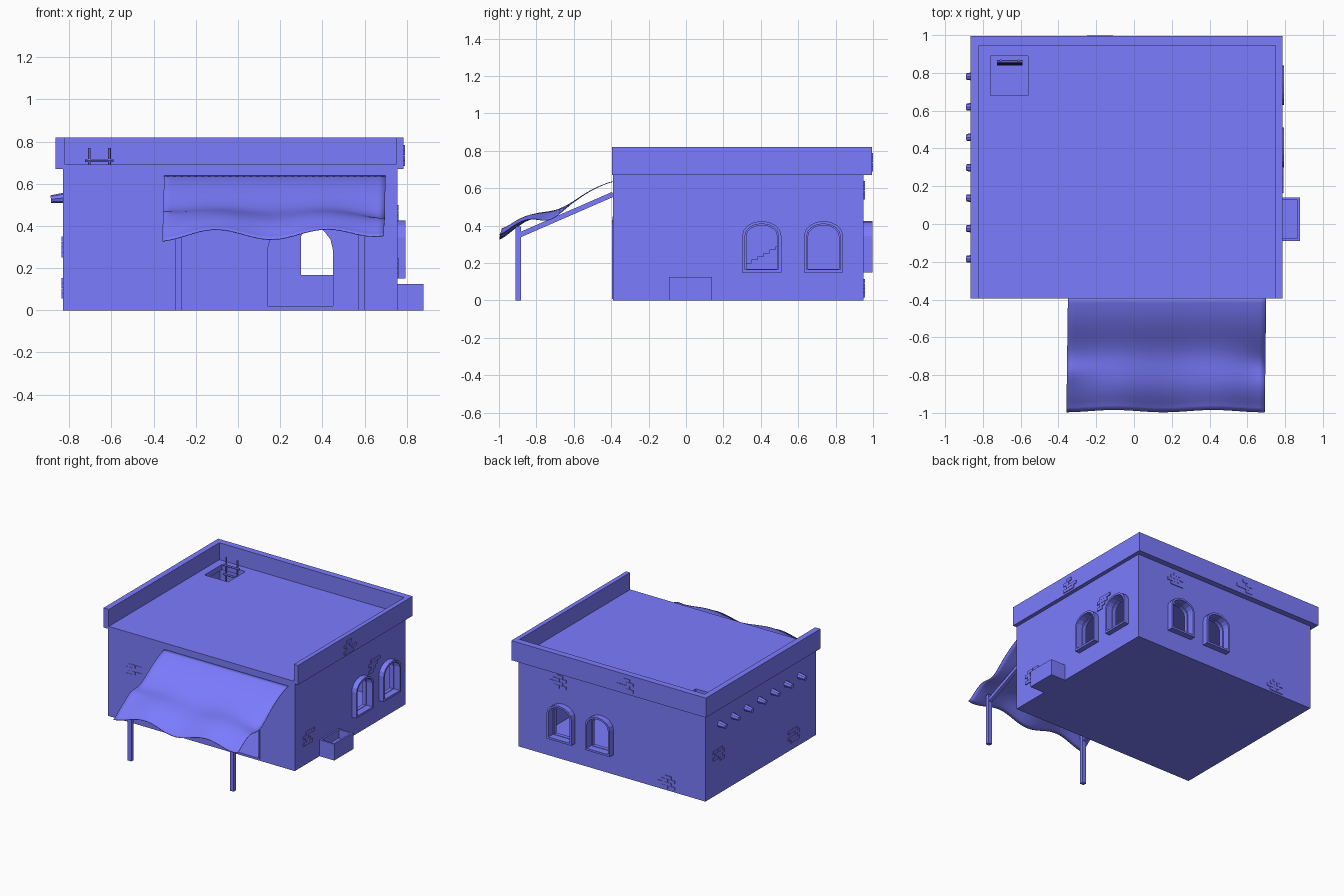
import bpy, bmesh, math, random
from mathutils import Vector

if "Cube" in bpy.data.objects:
    bpy.data.objects.remove(bpy.data.objects["Cube"])

random.seed(4)
X0, X1, Y0, Y1 = -0.83, 0.755, -0.39, 0.95
paint = bpy.data.materials.new('blue_paint')
paint.diffuse_color = (0.2, 0.2, 1.0, 1)
paint.use_nodes = True
paint.node_tree.nodes["Principled BSDF"].inputs["Base Color"].default_value = paint.diffuse_color


def make(name, verts, faces):
    me = bpy.data.meshes.new(name)
    me.from_pydata([tuple(v) for v in verts], [], faces)
    bm = bmesh.new()
    bm.from_mesh(me)
    bmesh.ops.recalc_face_normals(bm, faces=bm.faces)
    bm.to_mesh(me)
    bm.free()
    me.materials.append(paint)
    ob = bpy.data.objects.new(name, me)
    bpy.context.collection.objects.link(ob)
    return ob


def prism(name, a, b):
    """Solid between two matching outlines."""
    n = len(a)
    faces = [tuple(range(n)), tuple(range(n, 2 * n))]
    faces += [(i, (i + 1) % n, (i + 1) % n + n, i + n) for i in range(n)]
    return make(name, list(a) + list(b), faces)


def box(name, x0, x1, y0, y1, z0, z1):
    r = [(x0, y0), (x1, y0), (x1, y1), (x0, y1)]
    return prism(name, [(x, y, z0) for x, y in r], [(x, y, z1) for x, y in r])


def bar(name, p, q, r0, r1, n=8, turn=0.0):
    p, q = Vector(p), Vector(q)
    rot = (q - p).to_track_quat('Z', 'Y')
    ring = [Vector((math.cos(turn + math.tau * i / n), math.sin(turn + math.tau * i / n), 0)) for i in range(n)]
    return prism(name, [p + rot @ (v * r0) for v in ring], [q + rot @ (v * r1) for v in ring])


def place(side, u, v, d):
    """Point on a wall: u along it, v up, d outwards."""
    return {'front': (u, Y0 - d, v), 'back': (u, Y1 + d, v),
            'right': (X1 + d, u, v), 'left': (X0 - d, u, v)}[side]


def arch(c, w, z0, spring, top, n=8):
    pts = [(c - w, z0), (c + w, z0)]
    for i in range(n + 1):
        t = math.pi * i / n
        pts.append((c + w * math.cos(t), spring + (top - spring) * math.sin(t)))
    return pts


def arch_solid(name, side, outline, d0, d1):
    return prism(name, [place(side, u, v, d0) for u, v in outline],
                 [place(side, u, v, d1) for u, v in outline])


def arch_frame(name, side, outer, inner, d0, d1):
    n = len(outer)
    rings = [(outer, d0), (outer, d1), (inner, d1), (inner, d0)]
    verts = [place(side, u, v, d) for o, d in rings for u, v in o]
    faces = []
    for k in range(4):
        a, b = k * n, (k + 1) % 4 * n
        faces += [(a + i, a + (i + 1) % n, b + (i + 1) % n, b + i) for i in range(n)]
    return make(name, verts, faces)


def cut(ob, cutter):
    m = ob.modifiers.new('cut', 'BOOLEAN')
    m.operation, m.solver, m.object = 'DIFFERENCE', 'EXACT', cutter
    bpy.context.view_layer.objects.active = ob
    bpy.ops.object.modifier_apply(modifier=m.name)
    bpy.data.objects.remove(cutter, do_unlink=True)


# hollow house with roof hatch
house = box('house_walls', X0, X1, Y0, Y1, 0, 0.69)
cut(house, box('room_cut', X0 + .04, X1 - .04, Y0 + .04, Y1 - .04, 0.02, 0.65))
cut(house, box('hatch_cut', -0.76, -0.56, 0.68, 0.89, 0.6, 0.75))

# arched windows with raised frames and a thinner inner rim
for side, c in [('right', .405), ('right', .735), ('back', .055), ('back', .38)]:
    outer = arch(c, .105, .15, .345, .425)
    mid = arch(c, .09, .165, .345, .41)
    inner = arch(c, .082, .168, .345, .402)
    cut(house, arch_solid('window_cut', side, mid, -.1, .1))
    arch_frame('window_frame', side, outer, mid, -.005, .046 if side == 'back' else .04)
    arch_frame('window_rim', side, mid, inner, -.04, -.01)

# arched doorway
door = arch(.295, .155, .02, .285, .418)
cut(house, arch_solid('door_cut', 'front', door, -.1, .1))
arch_frame('door_frame', 'front', arch(.295, .163, .008, .285, .43), door, -.04, .006)

# parapet on three sides, open to the front
u = [(-.865, -.395), (-.82, -.395), (-.82, .945), (.75, .945),
     (.75, -.395), (.785, -.395), (.785, .995), (-.865, .995)]
prism('parapet', [(x, y, .67) for x, y in u], [(x, y, .82) for x, y in u])
box('roof_edge', -.83, .76, -.395, -.37, .67, .69)

# roof beam ends on the left wall
for i in range(7):
    y = -.185 + .161 * i
    bar('beam_end', (X0 + .01, y, .533), (-.887, y, .527), .025, .018)

# ladder through the hatch
for x in (-.705, -.61):
    bar('ladder_rail', (x, .845, .02), (x, .865, .77), .007, .007, 6)
for i in range(10):
    z = .08 + .07 * i
    bar('ladder_rung', (-.725, .845 + .02 * z, z), (-.59, .845 + .02 * z, z), .008, .008, 6)

# inner stair along the left wall
steps = [(0.03, 0.02)]
for i in range(18):
    steps += [(.03 + .032 * i, .02 + .018 * (i + 1)), (.03 + .032 * (i + 1), .02 + .018 * (i + 1))]
steps.append((.03 + .032 * 18, .02))
prism('inner_stair', [(X0 + .04, y, z) for y, z in steps], [(-.66, y, z) for y, z in steps])

# open trough beside the right wall
trough = box('trough', X1 - .005, .88, -.09, .14, 0, .125)
cut(trough, box('trough_cut', X1 + .012, .866, -.077, .127, .06, .2))

# awning posts and sloping supports
for x in (-.283, .585):
    box('awning_post', x - .016, x + .016, -.912, -.882, 0, .395)
    bar('awning_support', (x, -.89, .35), (x, Y0, .568), .019, .019, 4, math.pi / 4)

# wavy cloth awning
prof = [(-.39, .64), (-.5, .595), (-.57, .55), (-.65, .495), (-.72, .468),
        (-.8, .455), (-.88, .43), (-.99, .352)]


def height(y):
    for (ya, za), (yb, zb) in zip(prof, prof[1:]):
        if y >= yb - 1e-6:
            return za + (zb - za) * (y - ya) / (yb - ya)
    return prof[-1][1]


NX, NY = 32, 24
verts, faces = [], []
for j in range(NY + 1):
    t = j / NY
    y = -.39 - .6 * t
    z = sum(height(max(-.99, min(-.39, y + k))) for k in (-.03, 0, .03)) / 3
    for i in range(NX + 1):
        s = i / NX
        x = -.35 + 1.05 * s - .008 * t
        w = math.cos(math.tau * 2 * (s - .24))
        left, right = (1 - s) ** 10, s ** 10
        dz = .024 * w * t * t + .018 * right * t * t - .008 * left * t * t
        dz += .022 * left * math.exp(-((y + .78) / .06) ** 2)
        dz -= .035 * right * math.exp(-((y + .73) / .08) ** 2)
        verts.append((x, y + .006 * w * t, z + dz))
for j in range(NY):
    for i in range(NX):
        a = j * (NX + 1) + i
        faces.append((a, a + 1, a + NX + 2, a + NX + 1))
cloth = make('awning_cloth', verts, faces)
for p in cloth.data.polygons:
    p.use_smooth = True
m = cloth.modifiers.new('thickness', 'SOLIDIFY')
m.thickness, m.offset = .004, 0

# patches of exposed bricks: side, centre, height, wall offset, relief
for side, c, z, off, d in [('front', -.62, .40, 0, .003), ('right', .225, .735, .03, .006),
                           ('right', .56, .45, 0, .006), ('right', -.23, .2, 0, .006),
                           ('back', .41, .59, 0, .006), ('back', -.19, .74, .045, .004),
                           ('back', -.51, .065, 0, .006), ('left', .78, .30, 0, .006),
                           ('left', -.13, .105, 0, .006)]:
    for r in range(4):
        for k in range(random.choice((1, 2, 2))):
            a = c - .06 + (.028 if r % 2 else 0) + .056 * k
            b = z + (r - 2) * .025
            quad = [(a, b), (a + .055, b), (a + .055, b + .024), (a, b + .024)]
            arch_solid('brick', side, quad, off - .005, off + d)
